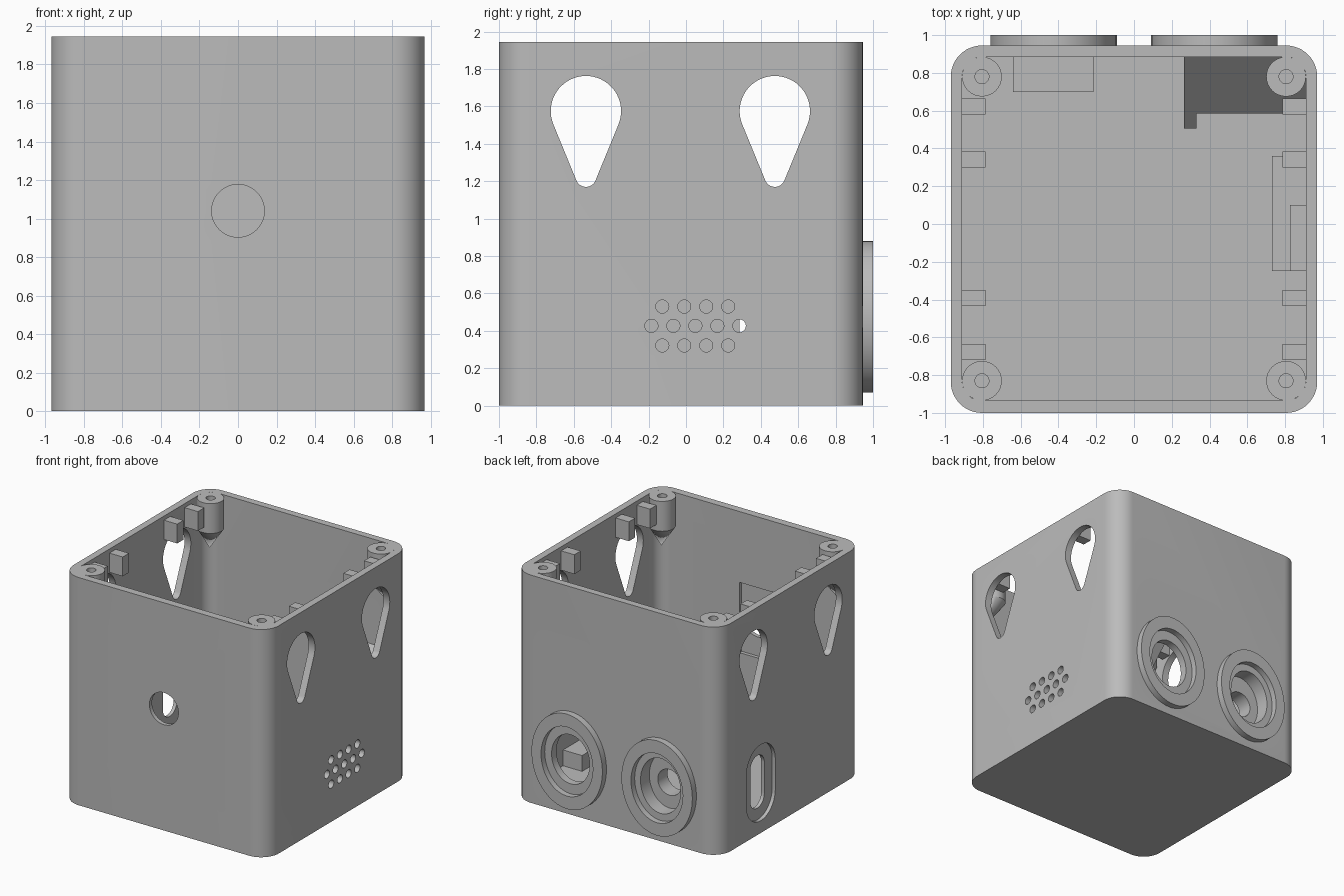
import bpy, bmesh
from math import cos, sin, pi, acos, radians

cube = bpy.data.objects.get("Cube")
if cube:
    bpy.data.objects.remove(cube, do_unlink=True)

grey = bpy.data.materials.new("light_grey_plastic")
grey.use_nodes = True
TONE = (0.5, 0.5, 0.5, 1)
grey.diffuse_color = TONE
grey.node_tree.nodes["Principled BSDF"].inputs["Base Color"].default_value = TONE


# 2D outlines
def arc(cx, cy, rx, ry, start, end, n=12):
    return [(cx + rx * cos(start + (end - start) * i / n),
             cy + ry * sin(start + (end - start) * i / n)) for i in range(n + 1)]


def ellipse(cx, cy, rx, ry, n=48):
    return arc(cx, cy, rx, ry, 0, 2 * pi, n)[:-1]


def rect(x0, x1, y0, y1):
    return [(x0, y0), (x1, y0), (x1, y1), (x0, y1)]


def rounded(x0, x1, y0, y1, r):
    corners = [(x1 - r, y1 - r), (x0 + r, y1 - r), (x0 + r, y0 + r), (x1 - r, y0 + r)]
    return [p for i, (x, y) in enumerate(corners)
            for p in arc(x, y, r, r, i * pi / 2, (i + 1) * pi / 2)]


def slot(cx, cy, r, half):
    return arc(cx, cy + half, r, r, 0, pi, 20) + arc(cx, cy - half, r, r, pi, 2 * pi, 20)


def keyhole(cx, z_big, r_big, z_small, r_small):
    a = acos((r_big - r_small) / (z_big - z_small))
    return (arc(cx, z_big, r_big, r_big, a - pi / 2, 1.5 * pi - a, 36)
            + arc(cx, z_small, r_small, r_small, 1.5 * pi - a, 1.5 * pi + a, 14))


# Extrude an outline along an axis
def prism(name, pts, lo, hi, axis):
    place = {"x": lambda p, d: (d, p[0], p[1]),
             "y": lambda p, d: (p[0], d, p[1]),
             "z": lambda p, d: (p[0], p[1], d)}[axis]
    bm = bmesh.new()
    a = [bm.verts.new(place(p, lo)) for p in pts]
    b = [bm.verts.new(place(p, hi)) for p in pts]
    bm.faces.new(a)
    bm.faces.new(b)
    for i in range(len(pts)):
        j = (i + 1) % len(pts)
        bm.faces.new((a[i], a[j], b[j], b[i]))
    return finish(name, bm)


def finish(name, bm):
    bmesh.ops.recalc_face_normals(bm, faces=bm.faces)
    mesh = bpy.data.meshes.new(name)
    bm.to_mesh(mesh)
    bm.free()
    mesh.materials.append(grey)
    ob = bpy.data.objects.new(name, mesh)
    bpy.context.collection.objects.link(ob)
    return ob


def combine(target, other, mode="DIFFERENCE"):
    mod = target.modifiers.new("combine", "BOOLEAN")
    mod.operation, mod.solver, mod.object = mode, "EXACT", other
    bpy.context.view_layer.objects.active = target
    bpy.ops.object.modifier_apply(modifier=mod.name)
    bpy.data.objects.remove(other, do_unlink=True)


def cut(target, pts, lo, hi, axis):
    combine(target, prism("cutter", pts, lo, hi, axis))


# Open box with rounded corners
TOP, FLOOR = 1.945, 0.065
box = prism("box_shell", rounded(-.97, .97, -1, .945, .165), 0, TOP, "z")
cut(box, rounded(-.91, .91, -.935, .885, .105), FLOOR, 2.2, "z")

# Socket housing inside the back wall, and raised oval rims outside
PORT_X, PORT_Z = .425, .475
combine(box, prism("housing", rect(-.64, -.215, FLOOR - .02, .75), .7, .9, "y"), "UNION")
for x in (-PORT_X, PORT_X):
    combine(box, prism("rim", ellipse(x, PORT_Z, .335, .405, 64), .92, 1, "y"), "UNION")
    cut(box, ellipse(x, PORT_Z, .245, .295), .95, 1.1, "y")
cut(box, ellipse(-PORT_X, PORT_Z, .19, .235), .83, 1.1, "y")
cut(box, ellipse(-PORT_X, PORT_Z - .015, .11, .11), .6, 1.1, "y")
cut(box, ellipse(PORT_X, PORT_Z, .18, .21), .8, 1.1, "y")

# Keyhole openings through both side walls
for y in (-.535, .475):
    cut(box, keyhole(y, 1.575, .188, 1.225, .055), -1.2, 1.2, "x")

# Vent holes on the right wall
for z, first, count in ((.53, -.127, 4), (.427, -.185, 5), (.322, -.127, 4)):
    for i in range(count):
        cut(box, ellipse(first + i * .1175, z, .035, .035, 24), .8, 1.1, "x")

# Recessed slot on the left wall
cut(box, slot(.375, .43, .195, .13), -1.1, -.94, "x")
cut(box, slot(.38, .43, .095, .13), -1.1, -.8, "x")

# Front hole with a shallow pocket behind it
cut(box, ellipse(0, 1.04, .137, .137), -1.1, -.8, "y")
cut(box, rect(-.2, .15, .74, 1.34), -.965, -.8, "y")
box.name = "box_shell"

# Corner screw posts with tapered undersides
for sx in (-1, 1):
    for cy, sy in ((.78, 1), (-.83, -1)):
        cx, n = sx * .805, 32
        bm = bmesh.new()
        rings = [[bm.verts.new((x, y, z)) for x, y in ellipse(cx, cy, r, r, n)]
                 for r, z in ((.105, 1.69), (.105, TOP), (.037, TOP), (.037, 1.75))]
        for lower, upper in zip(rings, rings[1:]):
            for i in range(n):
                j = (i + 1) % n
                bm.faces.new((lower[i], lower[j], upper[j], upper[i]))
        bm.faces.new(rings[-1])
        tip = bm.verts.new((cx + sx * .03, cy + sy * .03, 1.5))
        for i in range(n):
            bm.faces.new((rings[0][(i + 1) % n], rings[0][i], tip))
        finish("screw_post", bm)

# Small blocks beside each keyhole
for sx in (-1, 1):
    for y in (-.72, -.435, .3, .58):
        x0, x1 = sorted((sx * .785, sx * .915))
        prism("lid_block", rect(x0, x1, y, y + .085), 1.745, 1.91, "z")

# Stepped ledge below the vents
prism("ledge", rect(.73, .915, -.25, .36), FLOOR - .01, .2, "z")
prism("ledge_step", rect(.825, .915, -.25, .1), .19, .27, "z")

# Sloping hood above the open port
def hood(name, y_end, x0, x1):
    drop = .9 - y_end
    prism(name, [(.9, 1.06), (y_end, 1.06 - drop), (y_end, 1.02 - drop), (.9, 1.02)], x0, x1, "x")

hood("hood", .585, .33, .915)
hood("hood_strip", .505, .265, .33)

# Smooth the curved walls, keep the edges crisp
bpy.ops.object.select_all(action="DESELECT")
for ob in bpy.context.collection.objects:
    if ob.type == "MESH":
        ob.select_set(True)
        bpy.context.view_layer.objects.active = ob
bpy.ops.object.shade_smooth_by_angle(angle=radians(30))
